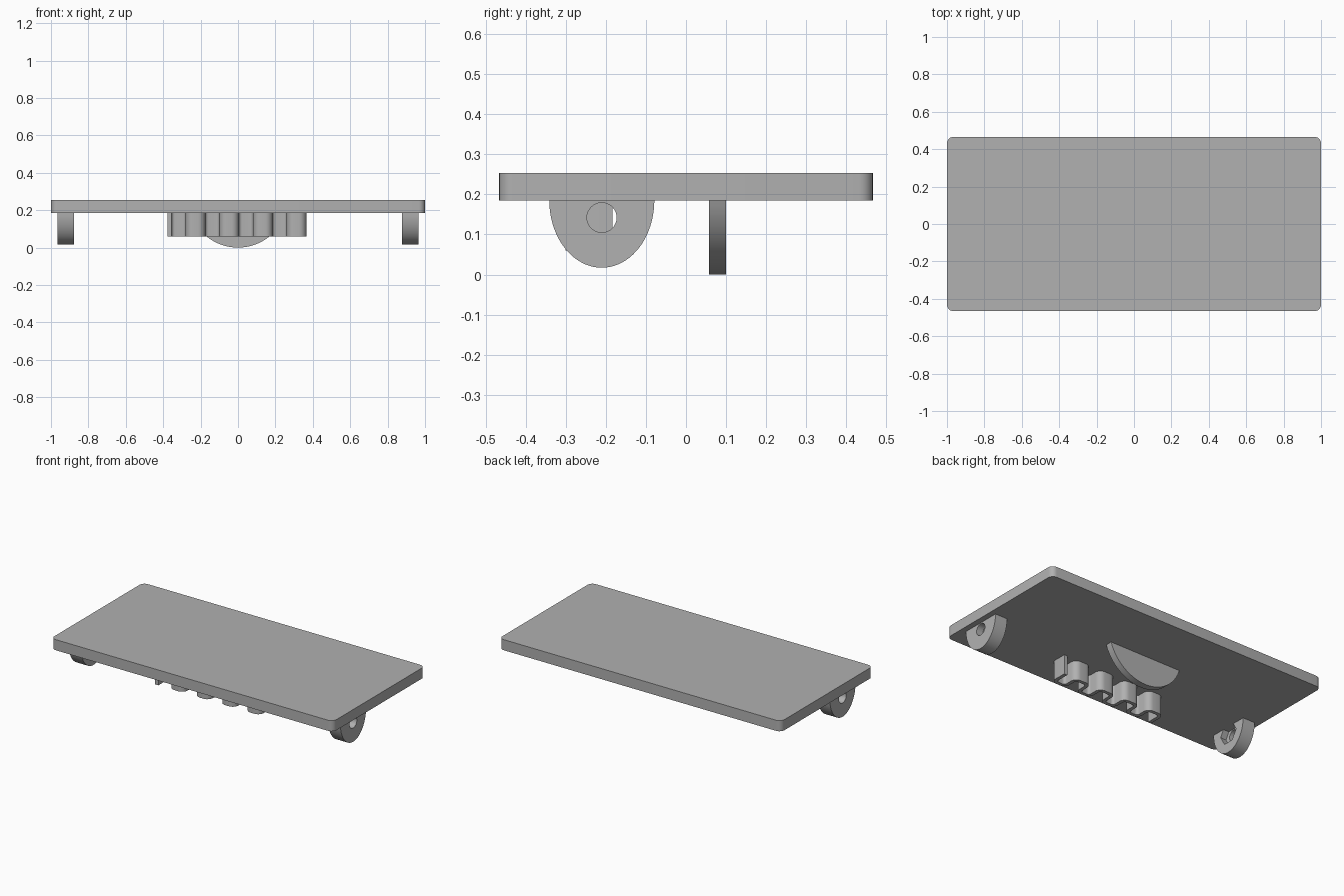
import bpy, bmesh, math
from mathutils import Vector, Matrix

cube = bpy.data.objects.get("Cube")
if cube:
    bpy.data.objects.remove(cube, do_unlink=True)

grey = bpy.data.materials.new("plain grey")
grey.use_nodes = True
COLOUR = (0.44, 0.44, 0.44, 1)
grey.diffuse_color = COLOUR
grey.node_tree.nodes["Principled BSDF"].inputs["Base Color"].default_value = COLOUR

UNDERSIDE, TOP = 0.185, 0.253


def make_object(name, bm):
    bmesh.ops.recalc_face_normals(bm, faces=bm.faces)
    mesh = bpy.data.meshes.new(name)
    bm.to_mesh(mesh)
    bm.free()
    mesh.materials.append(grey)
    obj = bpy.data.objects.new(name, mesh)
    bpy.context.collection.objects.link(obj)
    return obj


def prism(name, outline, depth):
    """Extrude a closed 3D outline along the depth vector."""
    bm = bmesh.new()
    face = bm.faces.new([bm.verts.new(p) for p in outline])
    new = bmesh.ops.extrude_face_region(bm, geom=[face])["geom"]
    bmesh.ops.translate(bm, vec=depth, verts=[v for v in new if isinstance(v, bmesh.types.BMVert)])
    return make_object(name, bm)


def smooth(obj):
    bpy.ops.object.select_all(action='DESELECT')
    obj.select_set(True)
    bpy.context.view_layer.objects.active = obj
    bpy.ops.object.shade_smooth_by_angle(angle=math.radians(30))


def round_corner(prev, corner, nxt, radius, steps=6):
    """Points of a fillet at a right-angled corner."""
    a, b = (prev - corner).normalized(), (nxt - corner).normalized()
    centre = corner + (a + b) * radius
    angles = [math.pi / 2 * i / steps for i in range(steps + 1)]
    return [centre - b * radius * math.cos(t) - a * radius * math.sin(t) for t in angles]


# Flat slab with rounded vertical corners
corners = [Vector((x, y, UNDERSIDE)) for x, y in
           ((-1, -0.466), (1, -0.466), (1, 0.466), (-1, 0.466))]
outline = []
for i, corner in enumerate(corners):
    outline += round_corner(corners[i - 1], corner, corners[(i + 1) % 4], 0.035)
smooth(prism("top_plate", outline, Vector((0, 0, TOP - UNDERSIDE))))


# Two hinge lugs with a round bore and a hexagonal pocket on the inner side
def bore_cutter(name, sides, radius, x, length):
    bm = bmesh.new()
    place = Matrix.Translation((x, -0.21, 0.142)) @ Matrix.Rotation(math.pi / 2, 4, 'Y')
    bmesh.ops.create_cone(bm, cap_ends=True, segments=sides, radius1=radius,
                          radius2=radius, depth=length, matrix=place)
    return make_object(name, bm)


for side, label in ((1, "left"), (-1, "right")):
    arc = [math.pi * i / 40 for i in range(41)]
    rim = [(side * 0.878, -0.21 + 0.131 * math.cos(t), UNDERSIDE - 0.168 * math.sin(t)) for t in arc]
    lug = prism(label + "_lug", rim, Vector((side * 0.086, 0, 0)))
    for cutter in (bore_cutter(label + "_bore_cutter", 32, 0.037, side * 0.92, 0.2),
                   bore_cutter(label + "_pocket_cutter", 6, 0.068, side * 0.878, 0.08)):
        cut = lug.modifiers.new("cut", 'BOOLEAN')
        cut.object = cutter
        cut.solver = 'EXACT'
        bpy.context.view_layer.objects.active = lug
        bpy.ops.object.modifier_apply(modifier=cut.name)
        bpy.data.objects.remove(cutter, do_unlink=True)
    smooth(lug)

# Circular-segment fin under the middle
R = 0.267
half = math.acos((R - UNDERSIDE) / R)
rim = [(R * math.sin(t), 0.057, R - R * math.cos(t))
       for t in (half * (i / 20 - 1) for i in range(41))]
smooth(prism("middle_fin", rim, Vector((0, 0.043, 0))))

# Serpentine wall along the front, thin and with rounded bends
FRONT, BACK, WALL, PITCH = -0.289, -0.194, 0.022, 0.18
path = [Vector((0.354, BACK + WALL / 2, 0)), Vector((0.354, FRONT, 0))]
for i in range(4):
    x = 0.271 - PITCH * i
    path += [Vector((x, FRONT, 0)), Vector((x, BACK, 0)),
             Vector((x - 0.097, BACK, 0)), Vector((x - 0.097, FRONT, 0))]
path[-1].y -= WALL / 2
line = [path[0]]
for a, b, c in zip(path, path[1:], path[2:]):
    line += round_corner(a, b, c, 0.028)
line.append(path[-1])

bm = bmesh.new()
rows = [[bm.verts.new((p.x, p.y, z)) for p in line] for z in (0.06, UNDERSIDE)]
for i in range(len(line) - 1):
    bm.faces.new((rows[0][i], rows[0][i + 1], rows[1][i + 1], rows[1][i]))
wall = make_object("serpentine_wall", bm)
thick = wall.modifiers.new("thickness", 'SOLIDIFY')
thick.thickness = WALL
thick.offset = 0
thick.use_even_offset = True
bpy.context.view_layer.objects.active = wall
bpy.ops.object.modifier_apply(modifier=thick.name)
smooth(wall)
